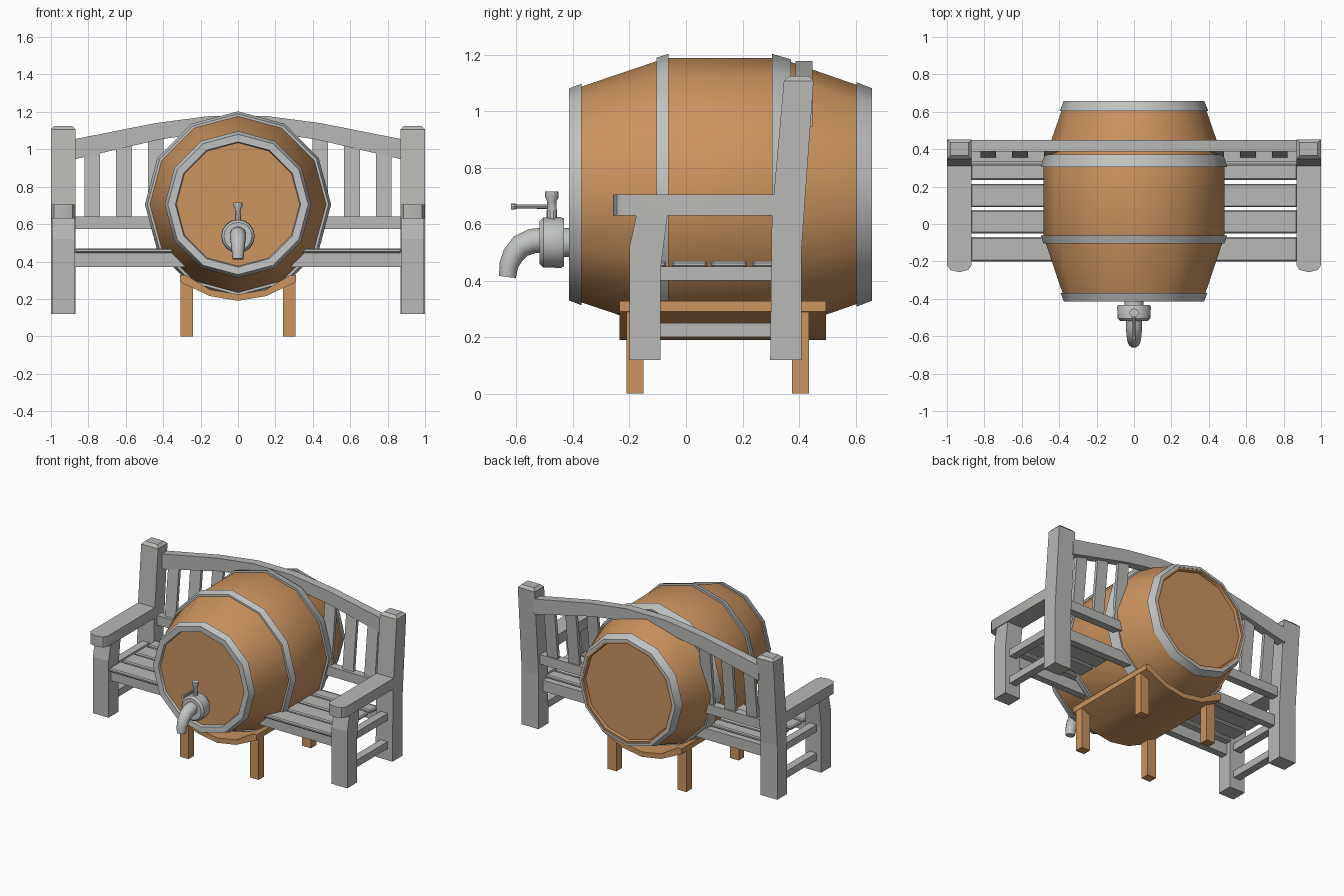
import bpy, bmesh, math
from mathutils import Vector

if "Cube" in bpy.data.objects:
    bpy.data.objects.remove(bpy.data.objects["Cube"])


def material(name, rgb):
    m = bpy.data.materials.new(name)
    m.use_nodes = True
    m.diffuse_color = (*rgb, 1)
    m.node_tree.nodes["Principled BSDF"].inputs["Base Color"].default_value = (*rgb, 1)
    return m


WOOD = material("warm wood", (0.60, 0.295, 0.115))
GREY = material("weathered grey", (0.48, 0.48, 0.465))
METAL = material("pale metal", (0.54, 0.55, 0.55))


def finish(name, bm, mat, smooth=0):
    bmesh.ops.recalc_face_normals(bm, faces=bm.faces)
    mesh = bpy.data.meshes.new(name)
    bm.to_mesh(mesh)
    bm.free()
    ob = bpy.data.objects.new(name, mesh)
    bpy.context.collection.objects.link(ob)
    mesh.materials.append(mat)
    if smooth:
        bpy.ops.object.select_all(action="DESELECT")
        ob.select_set(True)
        bpy.context.view_layer.objects.active = ob
        bpy.ops.object.shade_smooth_by_angle(angle=math.radians(smooth))
    return ob


def prism(name, outline, axis, lo, hi, mat, bevel=0, above=-9, smooth=0):
    """Extrude a 2D outline along an axis; outline uses the other two axes in order."""
    bm = bmesh.new()

    def place(p, d):
        c = list(p)
        c.insert(axis, d)
        return bm.verts.new(c)
    a = [place(p, lo) for p in outline]
    b = [place(p, hi) for p in outline]
    bm.faces.new(a)
    bm.faces.new(b[::-1])
    n = len(a)
    for i in range(n):
        bm.faces.new((a[i], a[(i + 1) % n], b[(i + 1) % n], b[i]))
    bmesh.ops.recalc_face_normals(bm, faces=bm.faces)
    if bevel:
        edges = [e for e in bm.edges if min(v.co.z for v in e.verts) > above]
        bmesh.ops.bevel(bm, geom=edges, offset=bevel, segments=1, affect="EDGES")
    return finish(name, bm, mat, smooth)


def box(name, x, y, z, mat, bevel=0):
    return prism(name, [(x[0], y[0]), (x[1], y[0]), (x[1], y[1]), (x[0], y[1])],
                 2, z[0], z[1], mat, bevel)


def tube(name, rings, mat, sides, smooth=35, closed=False):
    """Loft polygon rings given as (centre, direction, radius)."""
    bm = bmesh.new()
    loops = []
    for centre, direction, r in rings:
        d = Vector(direction).normalized()
        u = Vector((1, 0, 0))
        w = d.cross(u)
        loops.append([bm.verts.new(Vector(centre) + r * (math.sin(t) * u + math.cos(t) * w))
                      for t in (2 * math.pi * i / sides for i in range(sides))])
    pairs = list(zip(loops, loops[1:]))
    if closed:
        pairs.append((loops[-1], loops[0]))
    else:
        bm.faces.new(loops[0])
        bm.faces.new(loops[-1][::-1])
    for p, q in pairs:
        for i in range(sides):
            j = (i + 1) % sides
            bm.faces.new((p[i], p[j], q[j], q[i]))
    return finish(name, bm, mat, smooth)


def lathe(name, profile, z, mat, sides=12, closed=False):
    return tube(name, [((0, y, z), (0, 1, 0), r) for y, r in profile], mat, sides, 35, closed)


# Barrel with recessed ends
AXIS = 0.705
lathe("barrel_body", [(-0.39, 0.34), (-0.405, 0.34), (-0.405, 0.37), (-0.07, 0.483),
                      (0.33, 0.483), (0.655, 0.37), (0.655, 0.345), (0.635, 0.34)], AXIS, WOOD)

# Hoops
lathe("front_end_hoop", [(-0.395, 0.33), (-0.412, 0.335), (-0.414, 0.375), (-0.37, 0.392),
                         (-0.37, 0.36)], AXIS, METAL, closed=True)
lathe("front_middle_hoop", [(-0.105, 0.46), (-0.105, 0.484), (-0.062, 0.498),
                            (-0.062, 0.46)], AXIS, METAL, closed=True)
lathe("back_middle_hoop", [(0.304, 0.46), (0.304, 0.498), (0.372, 0.478),
                           (0.372, 0.45)], AXIS, METAL, closed=True)
lathe("back_end_hoop", [(0.604, 0.36), (0.604, 0.397), (0.658, 0.376),
                        (0.658, 0.358)], AXIS, METAL, closed=True)

# Cradle under the barrel
half = [(0.31, 0.29), (0.31, 0.328), (0.28, 0.328), (0.15, 0.25)]
tray = [(0, 0.19), (0.15, 0.215)] + half + [(0, 0.225)]
tray += [(-x, z) for x, z in reversed(half)] + [(-0.15, 0.215)]
prism("cradle_tray", tray, 1, -0.235, 0.495, WOOD, smooth=35)
for s, side in ((1, "left"), (-1, "right")):
    for y, end in ((-0.21, "front"), (0.375, "back")):
        box(f"cradle_{end}_{side}_leg", sorted((s * 0.24, s * 0.308)), (y, y + 0.06), (0, 0.29), WOOD)

# Bench sides
front_leg = [(-0.2, 0.12), (-0.09, 0.12), (-0.09, 0.44), (-0.065, 0.635), (-0.175, 0.635), (-0.2, 0.52)]
back_leg = [(0.298, 0.12), (0.408, 0.12), (0.408, 0.5), (0.453, 1.125), (0.348, 1.125), (0.304, 0.63)]
for s, side in ((1, "left"), (-1, "right")):
    prism(f"bench_back_{side}_leg", back_leg, 0, *sorted((s * 0.868, s * 1.0)), GREY, 0.018, 1.1)
    prism(f"bench_front_{side}_leg", front_leg, 0, *sorted((s * 0.873, s * 0.995)), GREY)
    arm = [(s * x, y) for x, y in ((0.868, 0.32), (0.868, -0.22), (0.885, -0.245), (0.934, -0.258),
                                   (0.983, -0.245), (1.0, -0.22), (1.0, 0.32))]
    prism(f"bench_{side}_armrest", arm, 2, 0.63, 0.705, GREY, smooth=40)
    for z, level in ((0.2, "lower"), (0.4, "upper")):
        box(f"bench_{side}_{level}_rail", sorted((s * 0.905, s * 0.96)), (-0.1, 0.31), (z, z + 0.05), GREY)

# Bench seat
box("bench_front_apron", (-0.88, 0.88), (-0.17, -0.12), (0.37, 0.448), GREY)
box("bench_rear_apron", (-0.88, 0.88), (0.31, 0.36), (0.37, 0.448), GREY)
for i, (y0, y1) in enumerate(((-0.2, -0.07), (-0.05, 0.075), (0.09, 0.215), (0.235, 0.32))):
    box(f"seat_slat_{i + 1}", (-0.873, 0.873), (y0, y1), (0.446, 0.47), GREY, 0.007)

# Bench back
box("back_lower_rail", (-0.88, 0.88), (0.335, 0.39), (0.573, 0.64), GREY)
top = [(0.88, 1.053), (0.44, 1.14), (0.15, 1.178)]
low = [(0.15, 1.092), (0.42, 1.052), (0.88, 0.945)]
arch = top + [(-x, z) for x, z in reversed(top)] + [(-x, z) for x, z in reversed(low)] + low
prism("back_top_rail", arch, 1, 0.388, 0.448, GREY)
slat = [(0.352, 0.6), (0.375, 0.6), (0.425, 1.06), (0.402, 1.06)]
for s, side in ((1, "left"), (-1, "right")):
    for i in range(3):
        x = s * (0.78 - 0.17 * i)
        prism(f"back_slat_{side}_{i + 1}", slat, 0, x - 0.042, x + 0.042, GREY)

# Tap
lathe("tap_body", [(-0.38, 0.05), (-0.432, 0.052), (-0.432, 0.085), (-0.445, 0.09),
                   (-0.505, 0.088), (-0.518, 0.075)], 0.535, METAL, 16)
path = [(-0.5, 0.543, 0.045), (-0.545, 0.54, 0.044), (-0.585, 0.522, 0.042),
        (-0.612, 0.49, 0.038), (-0.627, 0.455, 0.034), (-0.632, 0.413, 0.03)]
points = [Vector((0, y, z)) for y, z, r in path]
rings = []
for i, p in enumerate(points):
    d = points[min(i + 1, len(points) - 1)] - points[max(i - 1, 0)]
    rings.append((p, d, path[i][2]))
tube("tap_spout", rings, METAL, 14)
stem = [(0.6, 0.018), (0.645, 0.018), (0.68, 0.016), (0.695, 0.024), (0.715, 0.024)]
tube("tap_stem", [((0, -0.475, z), (0, 0, 1), r) for z, r in stem], METAL, 10)
lever = [(-0.46, 0.008), (-0.6, 0.007), (-0.605, 0.011), (-0.62, 0.011)]
lathe("tap_lever", lever, 0.662, METAL, 8)
